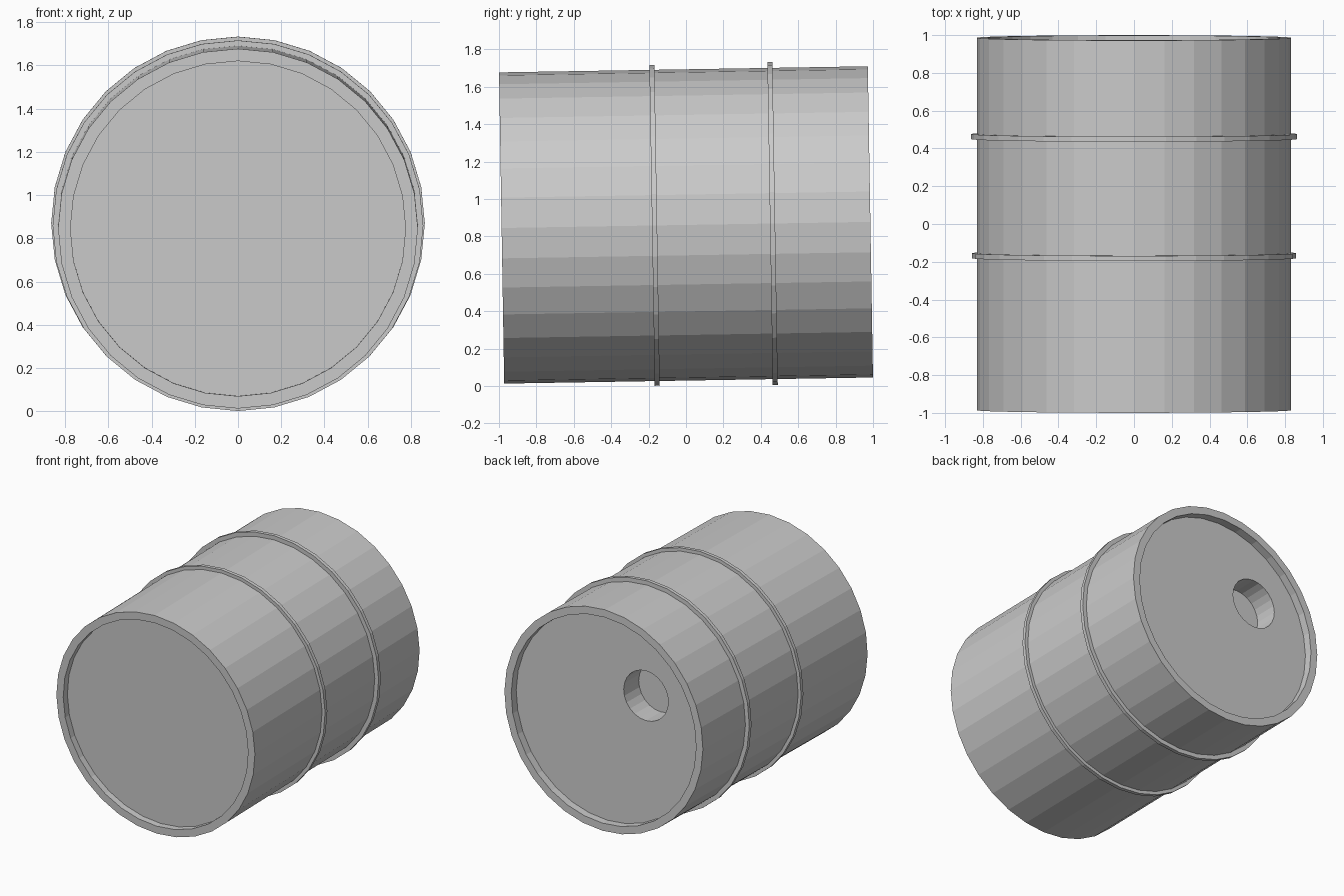
import bpy, bmesh, math

if "Cube" in bpy.data.objects:
    bpy.data.objects.remove(bpy.data.objects["Cube"])

SIDES = 32
TILT = math.radians(-90 + 0.95)      # lies along y, back end slightly raised
CENTRE = (0, 0, 0.861)


def place(ob):
    ob.rotation_euler = (TILT, 0, 0)
    ob.location = CENTRE


def lathe(name, profile, closed=False, sides=SIDES):
    """Spin (radius, height) points around local z; open profiles get end caps."""
    bm = bmesh.new()
    rings = [[bm.verts.new((r * math.cos(math.tau * i / sides),
                            r * math.sin(math.tau * i / sides), h))
              for i in range(sides)] for r, h in profile]
    pairs = list(zip(rings, rings[1:]))
    if closed:
        pairs.append((rings[-1], rings[0]))
    else:
        bm.faces.new(rings[0])
        bm.faces.new(rings[-1])
    for a, b in pairs:
        for i in range(sides):
            j = (i + 1) % sides
            bm.faces.new((a[i], a[j], b[j], b[i]))
    bmesh.ops.recalc_face_normals(bm, faces=bm.faces)
    me = bpy.data.meshes.new(name)
    bm.to_mesh(me)
    bm.free()
    ob = bpy.data.objects.new(name, me)
    bpy.context.collection.objects.link(ob)
    place(ob)
    return ob


# Drum body with a recessed lid at each end
H, R, RI = 0.986, 0.832, 0.775
FRONT, BACK = 0.05, 0.06
body = lathe("drum_body", [(RI, -H + FRONT), (RI, -H), (R, -H),
                           (R, H), (RI, H), (RI, H - BACK)])

# Filler hole in the back lid
cutter = lathe("hole_cutter", [(0.187, H - BACK - 0.18), (0.187, H + 0.1)], sides=24)
for v in cutter.data.vertices:
    v.co.x -= 0.31
    v.co.y -= 0.245
cutter.hide_render = True
mod = body.modifiers.new("filler_hole", 'BOOLEAN')
mod.operation = 'DIFFERENCE'
mod.solver = 'EXACT'
mod.object = cutter
bpy.context.view_layer.objects.active = body
bpy.ops.object.modifier_apply(modifier=mod.name)
bpy.data.objects.remove(cutter)

# Raised hoops around the drum
for name, y, r in (("front_hoop", -0.168, 0.857), ("back_hoop", 0.463, 0.864)):
    w = 0.0135
    lathe(name, [(0.81, y - w), (r, y - w), (r, y + w), (0.81, y + w)], closed=True)
